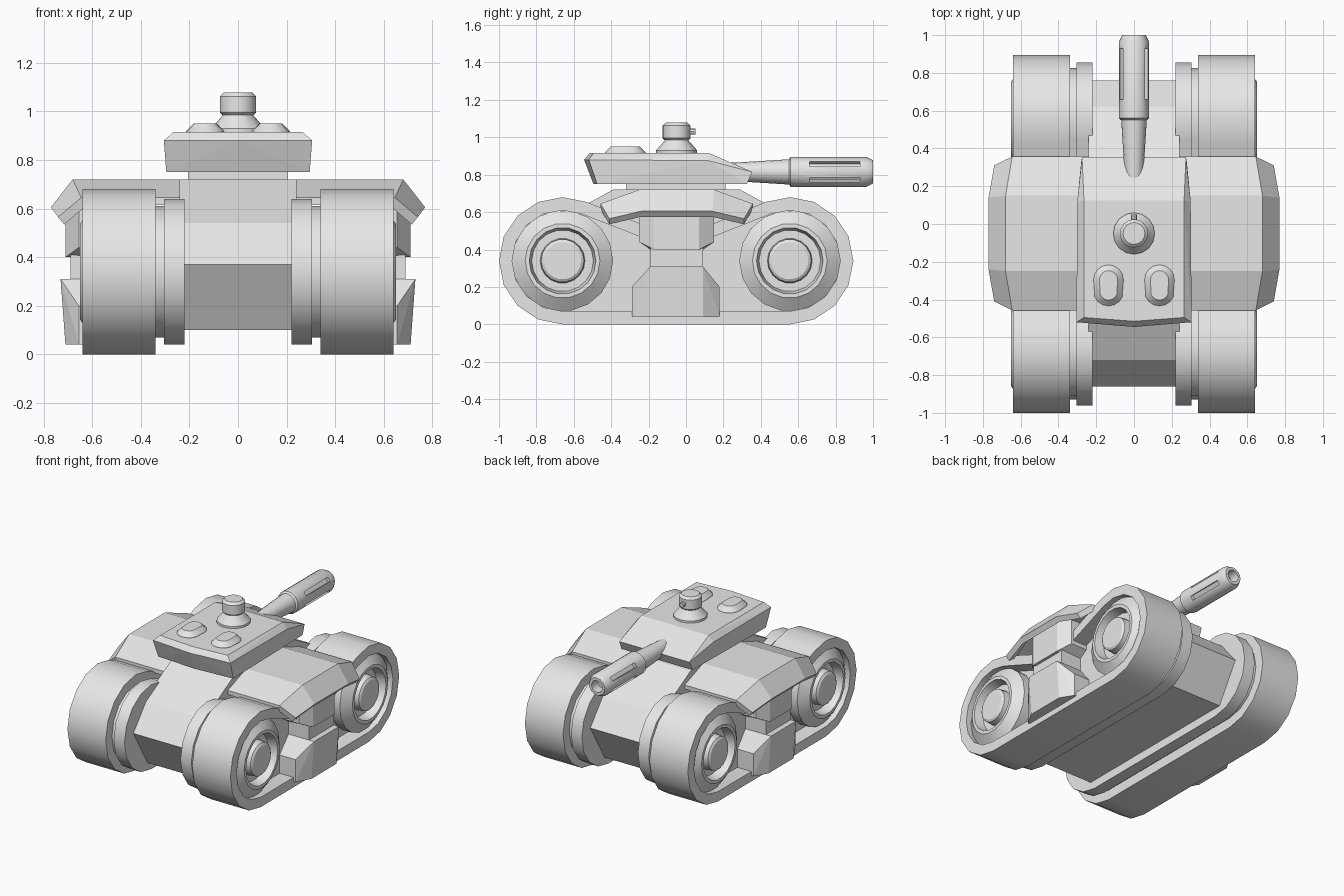
import bpy, bmesh, math
from mathutils import Vector, Matrix

if "Cube" in bpy.data.objects:
    bpy.data.objects.remove(bpy.data.objects["Cube"])

grey = bpy.data.materials.new("light_grey")
grey.diffuse_color = (0.8, 0.8, 0.8, 1)
grey.use_nodes = True
grey.node_tree.nodes["Principled BSDF"].inputs["Base Color"].default_value = grey.diffuse_color


def finish(name, bm, mirror=False, smooth=True):
    bmesh.ops.recalc_face_normals(bm, faces=bm.faces)
    me = bpy.data.meshes.new(name)
    bm.to_mesh(me)
    bm.free()
    me.materials.append(grey)
    ob = bpy.data.objects.new(name, me)
    bpy.context.collection.objects.link(ob)
    if smooth:
        bpy.ops.object.select_all(action='DESELECT')
        ob.select_set(True)
        bpy.context.view_layer.objects.active = ob
        bpy.ops.object.shade_smooth_by_angle(angle=math.radians(30))
    if mirror:
        ob.modifiers.new("mirror", 'MIRROR').use_mirror_merge = False
    return ob


def loft(name, rings, mirror=False, smooth=True):
    """Join equal-length rings of points and cap both ends."""
    bm = bmesh.new()
    rows = [[bm.verts.new(p) for p in ring] for ring in rings]
    n = len(rows[0])
    for a, b in zip(rows, rows[1:]):
        for i in range(n):
            j = (i + 1) % n
            bm.faces.new((a[i], a[j], b[j], b[i]))
    bm.faces.new(rows[0])
    bm.faces.new(rows[-1])
    return finish(name, bm, mirror, smooth)


def lathe(name, profile, axis, origin, seg=16, mirror=False, stretch=0.0):
    """Turn (position, radius) pairs round an axis."""
    o = Vector(origin)
    rings = []
    for t, r in profile:
        ring = []
        for i in range(seg):
            a = 2 * math.pi * i / seg
            c, s = r * math.cos(a), r * math.sin(a)
            if axis == 'X':
                p = (t, c, s)
            elif axis == 'Y':
                p = (c, t, s)
            else:
                p = (c, s + math.copysign(stretch, s), t)
            ring.append(o + Vector(p))
        rings.append(ring)
    return loft(name, rings, mirror)


def hull(name, pts, mirror=False):
    bm = bmesh.new()
    for p in pts:
        bm.verts.new(p)
    bmesh.ops.convex_hull(bm, input=bm.verts)
    bmesh.ops.dissolve_limit(bm, angle_limit=0.02, verts=bm.verts, edges=bm.edges)
    return finish(name, bm, mirror, False)


def both(pts):
    return [(s * x, y, z) for x, y, z in pts for s in (1, -1)]


# Tracks: one outline at several radii, with a hollow outer side
REAR, FRONT, AXLE, MID = -0.66, 0.555, 0.34, -0.05


def track_ring(x, r):
    pts = []
    for k in range(10):  # -y end, top round to bottom
        a = math.radians(67.5 + 22.5 * k)
        pts.append((x, REAR + r * math.cos(a), AXLE + r * math.sin(a)))
    for k in range(10):  # +y end, bottom round to top
        a = math.radians(-90 + 22.5 * k - 0.0)
        if k < 9:
            pts.append((x, FRONT + r * math.cos(a), AXLE + r * math.sin(a)))
    a = math.radians(112.5)
    pts.append((x, FRONT + r * math.cos(a), AXLE + r * math.sin(a)))
    pts += [(x, 0.15, 0.2 + r), (x, -0.25, 0.2 + r)]
    return pts


loft("track", [track_ring(x, r) for x, r in (
    (0.22, 0.30), (0.305, 0.30), (0.305, 0.27), (0.34, 0.27),
    (0.34, 0.34), (0.64, 0.34), (0.64, 0.27), (0.53, 0.27))], mirror=True)

# Wheels with raised rim and hub
for label, y in (("rear", FRONT), ("front", REAR)):
    lathe("wheel_" + label, [(0.52, 0.27), (0.60, 0.27), (0.65, 0.20), (0.65, 0.178),
                             (0.585, 0.165), (0.585, 0.12), (0.64, 0.115), (0.65, 0.10)],
          'X', (0, y, AXLE), 18, True)

# Hull body between the tracks
half = [(0.65, 0.10), (0.81, 0.37), (0.67, 0.54), (0.34, 0.72)]
hull("body", both([(0.24, MID + s * d, z) for d, z in half for s in (1, -1)]))

# Side pillars over the tracks
Y0, Y1, E0, E1 = -0.19, 0.09, -0.29, 0.18
hull("pillar_foot", [(x, y, z) for z, pts in (
    (0.04, ((0.71, Y0), (0.71, Y1), (0.655, E0), (0.655, E1), (0.53, E0), (0.53, E1))),
    (0.20, ((0.655, E0), (0.655, E1), (0.53, E0), (0.53, E1))),
    (0.31, ((0.73, Y0), (0.73, Y1), (0.53, Y0), (0.53, Y1)))) for x, y in pts], True)
hull("pillar_middle", [(x, y, z) for x in (0.53, 0.69) for y in (Y0, Y1)
                       for z in (0.30, 0.42)], True)
hull("pillar_top", [(x, y, z) for z, pts in (
    (0.40, ((0.71, Y0 + 0.02), (0.71, Y1 - 0.02), (0.53, Y0), (0.53, Y1))),
    (0.44, ((0.655, -0.25), (0.655, 0.15), (0.53, -0.25), (0.53, 0.15))),
    (0.62, ((0.71, Y0 + 0.02), (0.71, Y1 - 0.02), (0.655, -0.25), (0.655, 0.15),
            (0.53, -0.25), (0.53, 0.15)))) for x, y in pts], True)

# Fenders: thick bent sheet with a drooping outer flap
bm = bmesh.new()
rows = []
for s, end in ((-1, 1), (-1, 0), (1, 0), (1, 1)):
    if end:
        pts = [(0.2, 0.407, 0.645), (0.645, 0.407, 0.645), (0.74, 0.36, 0.565)]
    else:
        pts = [(0.2, 0.20, 0.72), (0.68, 0.20, 0.72), (0.77, 0.19, 0.605)]
    rows.append([bm.verts.new((x, MID + s * d, z)) for x, d, z in pts])
for a, b in zip(rows, rows[1:]):
    for i in range(2):
        bm.faces.new((a[i], a[i + 1], b[i + 1], b[i]))
bmesh.ops.recalc_face_normals(bm, faces=bm.faces)
bm.faces.ensure_lookup_table()
down = bm.faces[0].normal.z < 0
low = bmesh.ops.duplicate(bm, geom=bm.verts[:] + bm.edges[:] + bm.faces[:])
low_verts = [g for g in low["geom"] if isinstance(g, bmesh.types.BMVert)]
for v in low_verts:
    v.co += Vector((-0.025 if v.co.x > 0.6 else 0, 0, -0.03))
bmesh.ops.bridge_loops(bm, edges=[e for e in bm.edges if e.is_boundary])
finish("fender", bm, True, False)

# Turret and its neck
hull("turret_neck", both([(0.205, y, z) for y in (-0.32, 0.21) for z in (0.68, 0.77)]))
hull("turret", both([
    (0.295, -0.475, 0.75), (0.28, 0.325, 0.75), (0.0, -0.495, 0.75),
    (0.305, -0.52, 0.88), (0.30, 0.12, 0.875), (0.275, 0.355, 0.815), (0.0, -0.545, 0.88),
    (0.265, -0.495, 0.915), (0.265, 0.125, 0.915), (0.0, -0.515, 0.915)]))

# Hatches on the turret roof
lathe("hatch", [(0.90, 0.082), (0.92, 0.078), (0.95, 0.048)], 'Z',
      (0.135, -0.325, 0), 16, True, 0.03)

# Sight: flared base, drum and small lens
lathe("sight_base", [(0.90, 0.11), (0.93, 0.11), (0.985, 0.062), (1.0, 0.055)],
      'Z', (0, MID, 0))
lathe("sight_drum", [(0.985, 0.065), (0.995, 0.075), (1.062, 0.075), (1.078, 0.058)],
      'Z', (0, MID, 0))
lathe("sight_lens", [(0.0, 0.016), (0.10, 0.016)], 'Y', (0, MID, 1.03), 8)

# Gun barrel and slotted muzzle
GUN = (0, 0, 0.815)
lathe("barrel", [(0.15, 0.045), (0.30, 0.052), (0.56, 0.068)], 'Y', GUN)
muzzle = lathe("muzzle", [(0.55, 0.068), (0.56, 0.08), (0.965, 0.08), (1.0, 0.062),
                          (1.0, 0.042), (0.93, 0.042)], 'Y', GUN)
bm = bmesh.new()
for deg in (33, 147, 213, 327):
    m = (Matrix.Translation(GUN) @ Matrix.Rotation(-math.radians(deg), 4, 'Y')
         @ Matrix.Translation((0.085, 0.795, 0)) @ Matrix.Diagonal((0.06, 0.27, 0.03, 1)))
    bmesh.ops.create_cube(bm, size=1, matrix=m)
cutter = finish("slot_cutter", bm, smooth=False)
cutter.hide_render = True
cutter.display_type = 'WIRE'
cut = muzzle.modifiers.new("slots", 'BOOLEAN')
cut.operation = 'DIFFERENCE'
cut.solver = 'EXACT'
cut.object = cutter
